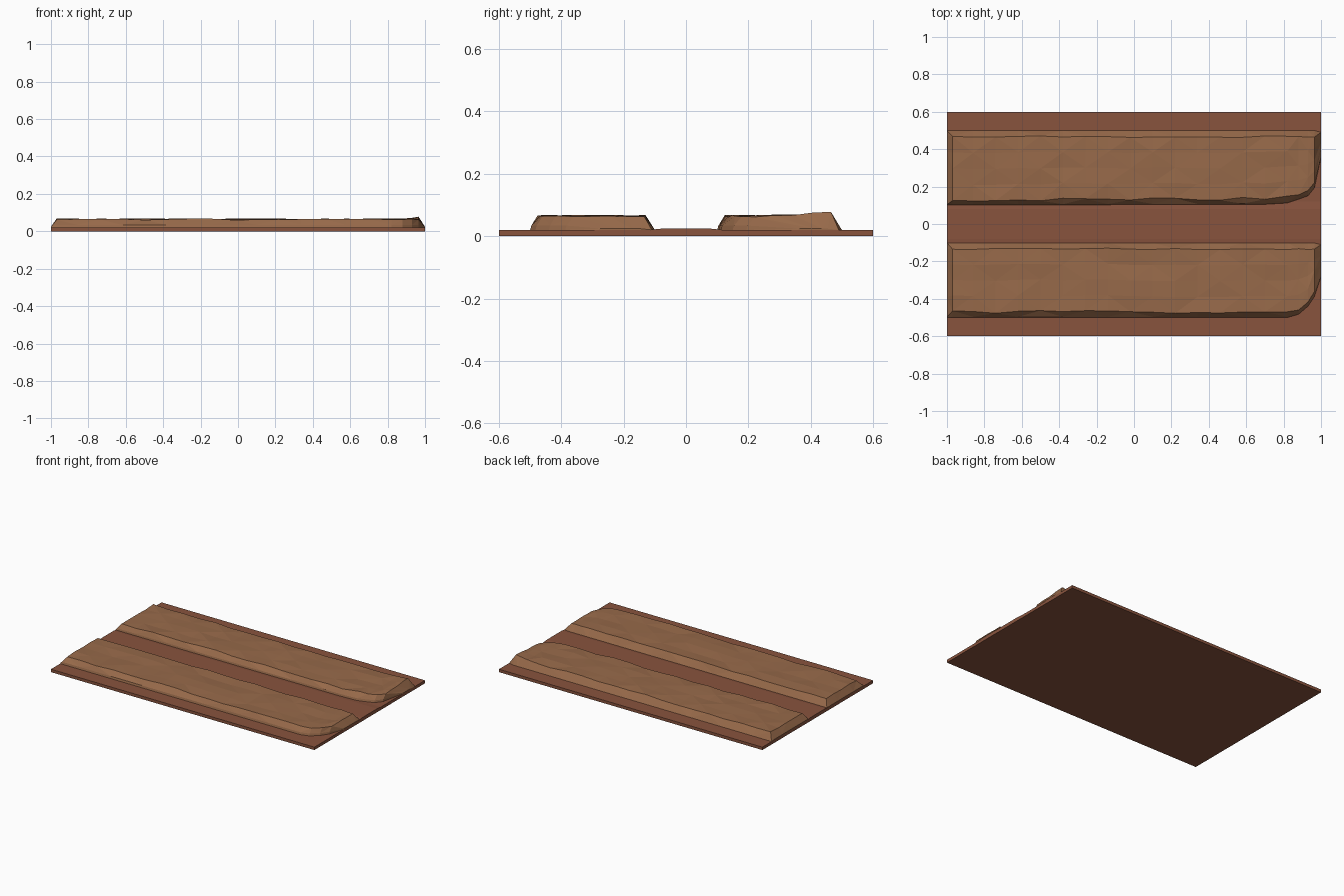
import bpy, bmesh, random

if "Cube" in bpy.data.objects:
    bpy.data.objects.remove(bpy.data.objects["Cube"])


def material(name, rgb):
    m = bpy.data.materials.new(name)
    m.diffuse_color = (*rgb, 1)
    m.use_nodes = True
    m.node_tree.nodes["Principled BSDF"].inputs["Base Color"].default_value = m.diffuse_color
    return m


def make_object(name, bm, mat):
    bmesh.ops.recalc_face_normals(bm, faces=bm.faces)
    me = bpy.data.meshes.new(name)
    bm.to_mesh(me)
    bm.free()
    me.materials.append(mat)
    ob = bpy.data.objects.new(name, me)
    bpy.context.collection.objects.link(ob)
    return ob


def interp(pts, x):
    for (x0, y0), (x1, y1) in zip(pts, pts[1:]):
        if x <= x1:
            return y0 + (y1 - y0) * (x - x0) / (x1 - x0)
    return pts[-1][1]


path_mat = material("path_clay", (0.25, 0.088, 0.048))
soil_mat = material("bed_soil", (0.31, 0.143, 0.068))

# Base slab, very slightly raised along the middle path
bm = bmesh.new()
profile = [(-.6, 0), (.6, 0), (.6, .02), (.12, .02), (.08, .024),
           (-.08, .024), (-.12, .02), (-.6, .02)]
ring = [[bm.verts.new((x, y, z)) for y, z in profile] for x in (-1, 1)]
bm.faces.new(ring[0])
bm.faces.new(ring[1])
for i in range(len(profile)):
    j = (i + 1) % len(profile)
    bm.faces.new((ring[0][i], ring[0][j], ring[1][j], ring[1][i]))
make_object("base_slab", bm, path_mat)


# Lumpy raised bed: a faceted sheet with sloping sides and worn right corner
def soil_bed(name, y0, y1, front, crest, tip, seed):
    rnd = random.Random(seed)
    bm = bmesh.new()
    xs = [-1, -.97] + [-.86 + .12 * i for i in range(15)] + [.88, .93, .965, 1]
    n = len(xs)
    rows = []
    for i, x in enumerate(xs):
        f = y0 + interp(front, x)
        b = y1 - (.01 if x > .99 else 0)
        end = i in (0, n - 1)
        wob = rnd.uniform(-.008, .008)
        tf, tb = f + .03 + wob, b - .033 + rnd.uniform(-.004, .004)
        col = [(f, .02), (f + .004, .034)]
        for k in range(5):
            t = k / 4
            z = crest + rnd.uniform(-.004, .004)
            if x > .85:
                z += tip * t * (x - .85) / .12
            if end:
                z = .024
            col.append((tf + (tb - tf) * t, z))
        col.append((b, .02))
        if end:
            col = [(y, min(z, .024)) for y, z in col]
        rows.append([bm.verts.new((x, y, z)) for y, z in col])
    for i in range(n - 1):
        for k in range(len(rows[0]) - 1):
            a, b, c, d = rows[i][k], rows[i + 1][k], rows[i + 1][k + 1], rows[i][k + 1]
            # alternate diagonals give the diamond facets
            if (i + k) % 2:
                bm.faces.new((a, b, c))
                bm.faces.new((a, c, d))
            else:
                bm.faces.new((a, b, d))
                bm.faces.new((b, c, d))
    bm.faces.new(rows[0])
    bm.faces.new(rows[-1])
    # underside resting on the slab
    for i in range(n - 1):
        bm.faces.new((rows[i][0], rows[i][-1], rows[i + 1][-1], rows[i + 1][0]))
    return make_object(name, bm, soil_mat)


soil_bed("front_bed", -.5, -.1,
         [(-1, 0), (.86, 0), (.93, .06), (.97, .12), (1, .22)], .064, 0, 3)
soil_bed("rear_bed", .1, .5,
         [(-1, 0), (.8, .005), (.93, .05), (.97, .1), (1, .26)], .064, .013, 8)
